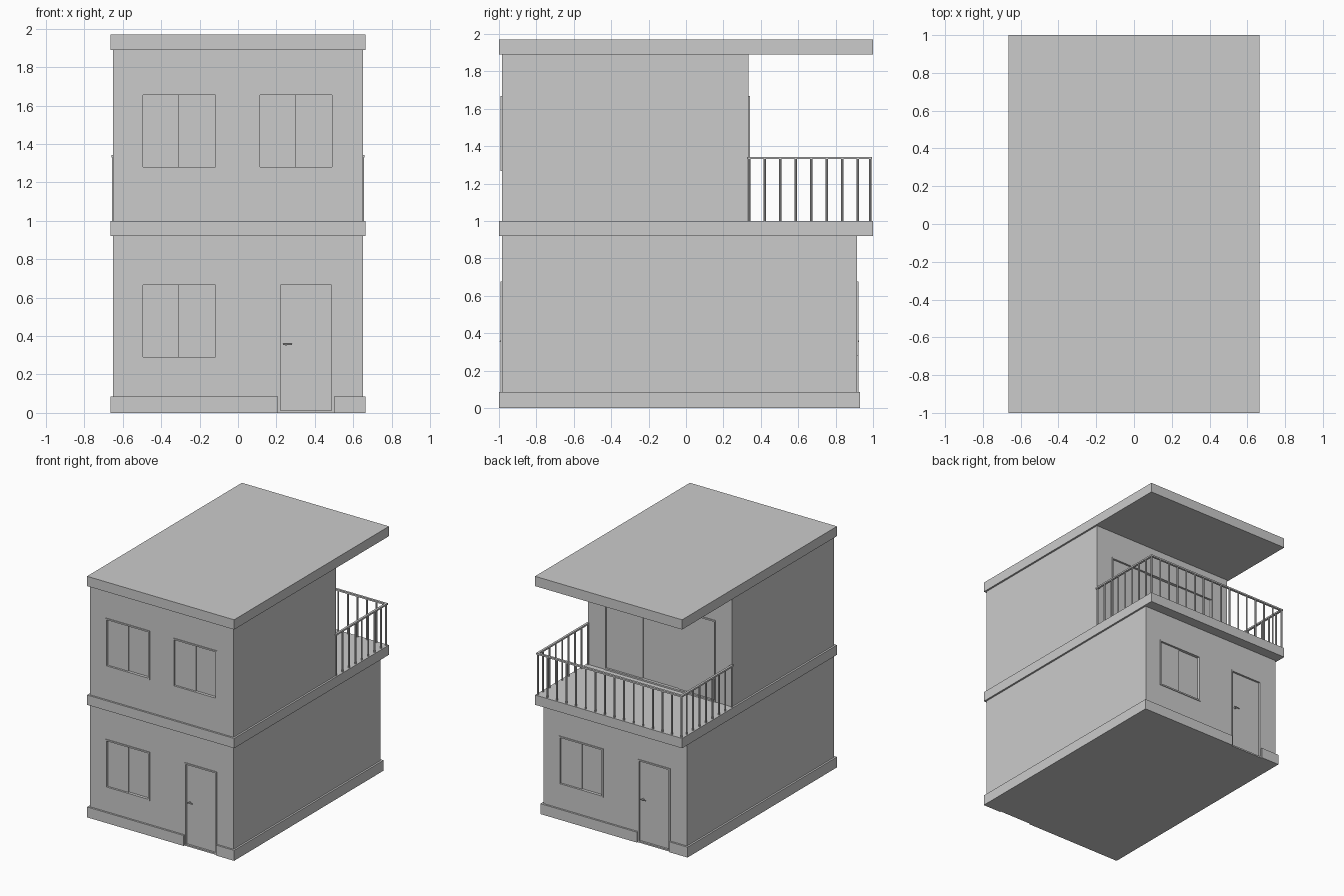
import bpy
from mathutils import Matrix

cube = bpy.data.objects.get("Cube")
if cube:
    bpy.data.objects.remove(cube, do_unlink=True)

grey = bpy.data.materials.new("plain grey")
grey.use_nodes = True
grey.diffuse_color = (0.6, 0.6, 0.6, 1)
grey.node_tree.nodes["Principled BSDF"].inputs["Base Color"].default_value = (0.6, 0.6, 0.6, 1)


def box(name, x, y, z, turned=False):
    """Box from (low, high) ranges; turned spins it half a turn to the back."""
    bpy.ops.mesh.primitive_cube_add(size=1)
    ob = bpy.context.object
    ob.name = name
    size = [b - a for a, b in (x, y, z)]
    mid = [(a + b) / 2 for a, b in (x, y, z)]
    matrix = Matrix.Translation(mid) @ Matrix.Diagonal((*size, 1))
    if turned:
        matrix = Matrix.Rotation(3.14159265, 4, "Z") @ matrix
    ob.data.transform(matrix)
    ob.data.materials.append(grey)
    return ob


def rod(name, place, radius, length, axis="Z"):
    bpy.ops.mesh.primitive_cylinder_add(vertices=8, radius=radius, depth=length, location=place)
    ob = bpy.context.object
    ob.name = name
    if axis == "X":
        ob.rotation_euler.y = 1.5707963
    elif axis == "Y":
        ob.rotation_euler.x = 1.5707963
    ob.data.materials.append(grey)
    bpy.ops.object.shade_smooth_by_angle()
    return ob


def cut(target, x, y, z, turned=False):
    cutter = box("cutter", x, y, z, turned)
    mod = target.modifiers.new("cut", "BOOLEAN")
    mod.operation = "DIFFERENCE"
    mod.solver = "EXACT"
    mod.object = cutter
    bpy.context.view_layer.objects.active = target
    bpy.ops.object.modifier_apply(modifier=mod.name)
    bpy.data.objects.remove(cutter, do_unlink=True)


RIM, PROUD, DEEP = 0.012, 0.006, 0.03


def opening(name, wall, x, z, face, turned, panes):
    """Recess in a wall with a slim frame and panes at alternating depths."""
    (x0, x1), (z0, z1) = x, z
    cut(wall, x, (face - 0.1, face + DEEP), z, turned)
    depth = (face - PROUD, face + DEEP)
    ox, oz = (x0 - RIM, x1 + RIM), (z0 - RIM, z1 + RIM)
    box(name + "_frame_top", ox, depth, (z1, oz[1]), turned)
    box(name + "_frame_bottom", ox, depth, (oz[0], z0), turned)
    box(name + "_frame_side_a", (ox[0], x0), depth, z, turned)
    box(name + "_frame_side_b", (x1, ox[1]), depth, z, turned)
    width = (x1 - x0) / panes
    for i in range(panes):
        front = face + (0.01 if i % 2 == 0 else 0.018)
        box(f"{name}_pane_{i}", (x0 + i * width, x0 + (i + 1) * width),
            (front, face + DEEP + 0.005), z, turned)


# Main volumes
W, E = (-0.65, 0.65), (-0.665, 0.665)
FRONT, BACK, TERRACE = -0.985, 0.915, 0.335
ground = box("ground_floor_walls", W, (FRONT, BACK), (0, 0.93))
upper = box("upper_floor_walls", W, (FRONT, TERRACE), (0.99, 1.9))
plinth = box("plinth", E, (-1, 0.93), (0, 0.085))
box("floor_slab", E, (-1, 1), (0.92, 1.0))
box("roof_slab", E, (-1, 1), (1.89, 1.97))

# Ground floor windows and doors, front and back
DOOR, DOOR_Z = (0.22, 0.488), (0.012, 0.665)
for label, face, turned in (("front", FRONT, False), ("back", -BACK, True)):
    cut(plinth, (0.208, 0.5), (face - 0.1, face + DEEP), (-0.1, 0.2), turned)
    opening(label + "_window", ground, (-0.495, -0.118), (0.29, 0.665), face, turned, 2)
    opening(label + "_door", ground, DOOR, DOOR_Z, face, turned, 1)
    s = -1 if turned else 1
    rod(label + "_handle_stem", (s * 0.25, s * (face + 0.002), 0.357), 0.008, 0.02, "Y")
    rod(label + "_handle_lever", (s * 0.257, s * (face - 0.007), 0.357), 0.004, 0.046, "X")

# Upper floor windows and terrace sliding door
opening("upper_window_right", upper, (-0.495, -0.118), (1.28, 1.655), FRONT, False, 2)
opening("upper_window_left", upper, (0.115, 0.49), (1.28, 1.655), FRONT, False, 2)
opening("terrace_door", upper, (-0.49, 0.49), (1.012, 1.655), -TERRACE, True, 3)

# Balcony railing
RX, RY, TOP = 0.65, 0.985, 1.33
for side in (-1, 1):
    x = side * RX
    box("side_handrail", (x - 0.009, x + 0.009), (TERRACE - 0.01, RY + 0.009), (TOP, TOP + 0.013))
    for i in range(8):
        y = TERRACE + 0.003 + i * 0.083
        rod("side_baluster", (x, y, (1 + TOP) / 2), 0.007, TOP - 1)
box("back_handrail", (-RX, RX), (RY - 0.009, RY + 0.009), (TOP, TOP + 0.013))
for i in range(16):
    x = -RX + i * 2 * RX / 15
    rod("back_baluster", (x, RY, (1 + TOP) / 2), 0.007, TOP - 1)
